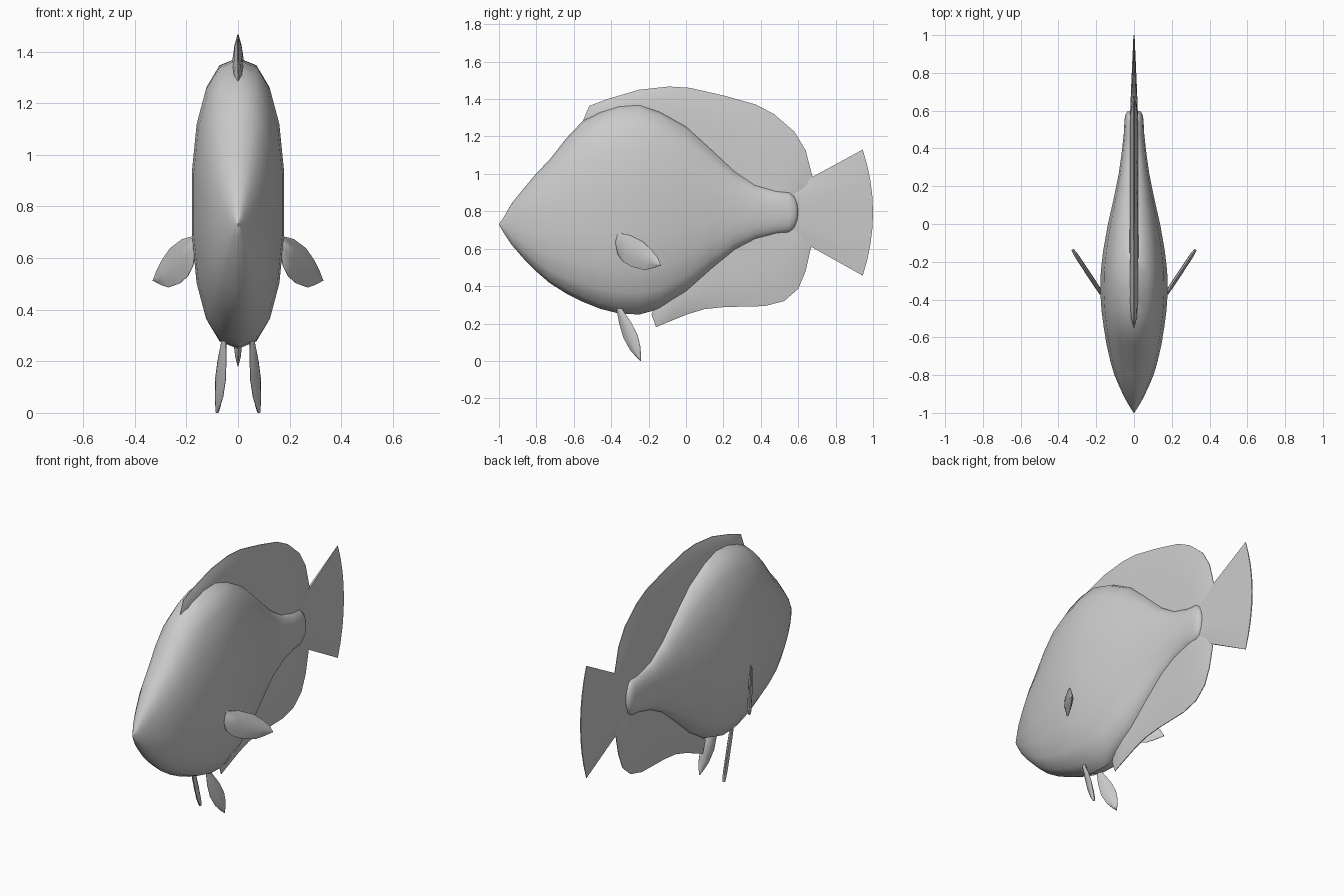
import bpy, bmesh, math
from mathutils import Vector

if "Cube" in bpy.data.objects:
    bpy.data.objects.remove(bpy.data.objects["Cube"])


def loft(name, rings, angle=40):
    """Skin a list of closed rings, cap both ends, smooth shade."""
    bm = bmesh.new()
    rows = [[bm.verts.new(p) for p in r] for r in rings]
    n = len(rows[0])
    for a, b in zip(rows, rows[1:]):
        for i in range(n):
            j = (i + 1) % n
            bm.faces.new((a[i], a[j], b[j], b[i]))
    bm.faces.new(rows[0])
    bm.faces.new(rows[-1])
    bmesh.ops.remove_doubles(bm, verts=bm.verts, dist=1e-5)
    bmesh.ops.recalc_face_normals(bm, faces=bm.faces)
    me = bpy.data.meshes.new(name)
    bm.to_mesh(me)
    bm.free()
    ob = bpy.data.objects.new(name, me)
    bpy.context.collection.objects.link(ob)
    bpy.ops.object.select_all(action='DESELECT')
    ob.select_set(True)
    bpy.context.view_layer.objects.active = ob
    bpy.ops.object.shade_smooth_by_angle(angle=math.radians(angle))
    return ob


def fin(name, edge_a, edge_b, section, taper, plane=(0, 0, 0), side=1):
    """Fin between two (y, z) edges; section = (t, half thickness);
    plane = (a, b, c) lays it on x = a + b*y + c*z."""
    a0, b0, c0 = plane
    nrm = Vector((1, -b0, -c0)).normalized()
    rings = []
    for i, (a, b) in enumerate(zip(edge_a, edge_b)):
        left, right = [], []
        for t, h in section:
            y, z = (p + (q - p) * t for p, q in zip(a, b))
            mid = Vector((a0 + b0 * y + c0 * z, y, z))
            off = nrm * (h * taper[min(i, len(edge_a) - 1 - i, len(taper) - 1)])
            left.append(mid + off)
            right.append(mid - off)
        ring = left + right[::-1]
        rings.append([Vector((p.x * side, p.y, p.z)) for p in ring])
    return loft(name, rings)


# body: y, bottom z, top z, half width
stations = [
    (-1, .729, .731, .001), (-.975, .685, .768, .018), (-.93, .618, .845, .045),
    (-.865, .543, .925, .077), (-.8, .478, 1.003, .105), (-.73, .417, 1.075, .126),
    (-.64, .36, 1.19, .147), (-.55, .315, 1.285, .162), (-.46, .279, 1.335, .174),
    (-.36, .254, 1.367, .181), (-.25, .248, 1.376, .178), (-.14, .278, 1.34, .165),
    (0, .364, 1.262, .14), (.13, .48, 1.143, .11), (.26, .588, 1.02, .083),
    (.37, .647, .945, .067), (.475, .674, .915, .055), (.55, .683, .907, .051),
    (.58, .708, .882, .046), (.594, .745, .848, .037), (.6, .785, .81, .02)]
SIDES, POW = 18, .85
body = []
for y, lo, hi, w in stations:
    ring = []
    for k in range(SIDES):
        ang = math.radians(90 + 360 / SIDES * k)
        c, s = math.cos(ang), math.sin(ang)
        ring.append((w * math.copysign(abs(c) ** POW, c), y,
                     (lo + hi) / 2 + (hi - lo) / 2 * math.copysign(abs(s) ** POW, s)))
    body.append(ring)
loft("body", body)

# dorsal and anal fins, rooted inside the body
blade = [(0, .024), (.5, .022), (.8, .014), (1, .002)]
ends = [.3, .75, 1]
fin("dorsal_fin",
    [(-.5, 1.24), (-.47, 1.25), (-.4, 1.27), (-.25, 1.29), (-.12, 1.25), (-.02, 1.19),
     (.1, 1.08), (.23, .97), (.33, .91), (.43, .87), (.49, .85), (.53, .84), (.56, .82)],
    [(-.55, 1.285), (-.518, 1.363), (-.42, 1.40), (-.25, 1.45), (-.09, 1.467), (.02, 1.46),
     (.205, 1.418), (.375, 1.37), (.47, 1.32), (.58, 1.225), (.64, 1.125), (.675, .99),
     (.68, .93)], blade, ends)
fin("anal_fin",
    [(-.14, .34), (-.12, .36), (-.06, .4), (.01, .45), (.08, .52), (.16, .59),
     (.25, .67), (.35, .71), (.43, .73), (.48, .74), (.52, .75), (.56, .77)],
    [(-.185, .25), (-.16, .18), (-.09, .21), (.01, .25), (.1, .277), (.205, .288),
     (.42, .293), (.525, .32), (.6, .385), (.64, .48), (.67, .615), (.68, .67)],
    blade, ends)

# tail fin: fan with a shallow curved trailing edge
N = 8
tail_a, tail_b = [], []
for k in range(N + 1):
    u = 1 - 2 * k / N
    tail_a.append((.55, .796 + .119 * u))
    tail_b.append((1 - .055 * u * u, .793 + .337 * u))
fin("tail_fin", tail_a, tail_b, [(0, .022), (.35, .016), (1, .003)], [.35, .8, 1])

# paired fins: leaf shapes with a thick middle
leaf = [(0, .001), (.25, .009), (.5, .012), (.75, .009), (1, .001)]
for side, word in ((1, "right"), (-1, "left")):
    fin("pectoral_fin_" + word,
        [(-.37, .66), (-.367, .685), (-.3, .673), (-.23, .638), (-.18, .59), (-.15, .55),
         (-.135, .515)],
        [(-.375, .62), (-.365, .57), (-.335, .53), (-.29, .503), (-.22, .486),
         (-.175, .496), (-.136, .51)],
        leaf, [.6, .9, 1], (.415, .66, 0), side)
    fin("pelvic_fin_" + word,
        [(-.385, .32), (-.37, .27), (-.357, .2), (-.335, .125), (-.3, .06), (-.265, .02),
         (-.245, .003)],
        [(-.35, .32), (-.337, .27), (-.29, .2), (-.258, .135), (-.245, .08), (-.241, .035),
         (-.242, 0)],
        leaf, [.6, .9, 1], (.2015, .5, .113), side)
